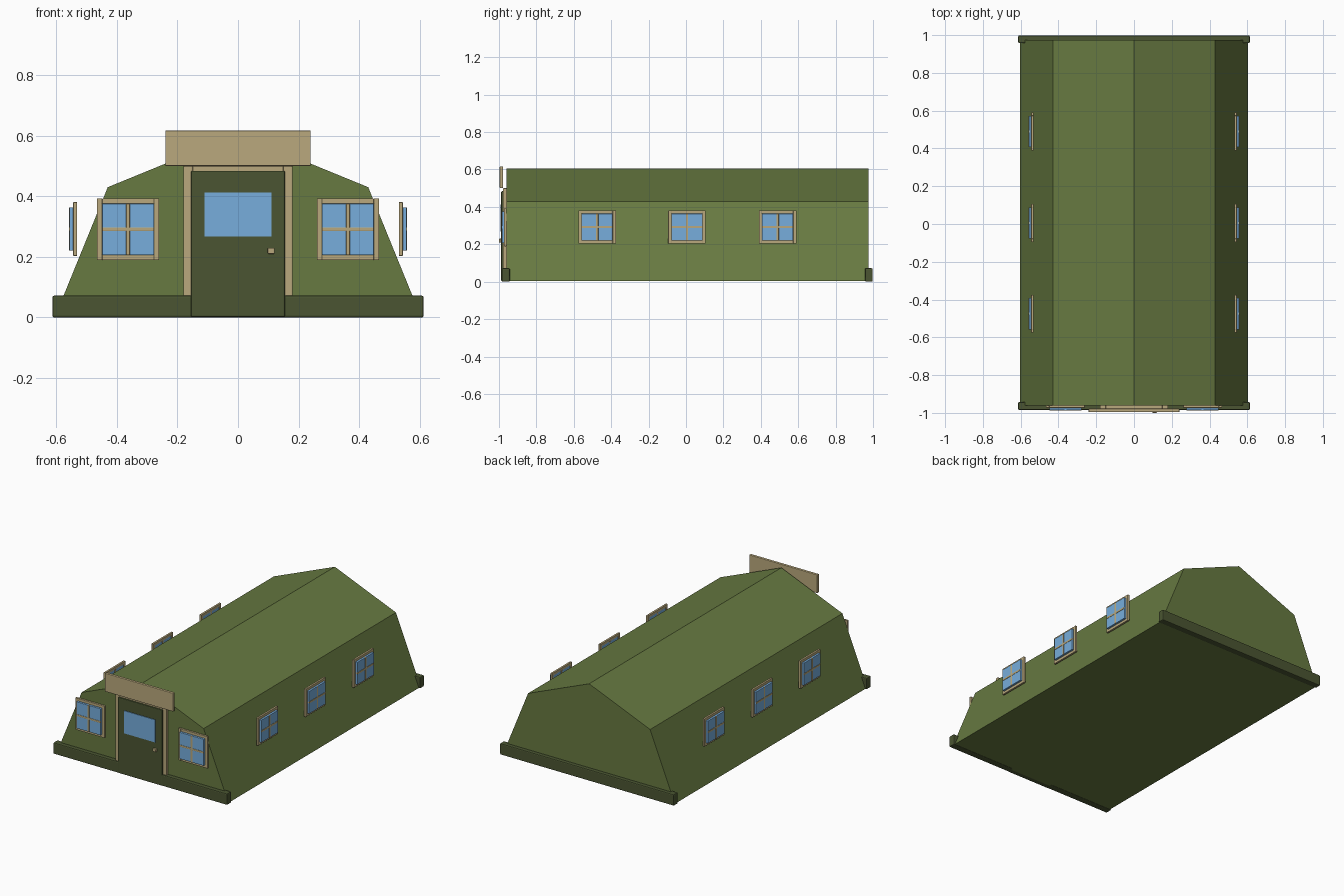
import bpy, bmesh
from math import radians
from mathutils import Matrix, Vector

cube = bpy.data.objects.get("Cube")
if cube:
    bpy.data.objects.remove(cube, do_unlink=True)


def material(name, rgb):
    m = bpy.data.materials.new(name)
    col = [(c / 255) ** 2.2 for c in rgb] + [1.0]
    m.use_nodes = True
    m.diffuse_color = col
    m.node_tree.nodes["Principled BSDF"].inputs["Base Color"].default_value = col
    return m


CANVAS = material("canvas green", (103, 121, 67))
DARK = material("dark green", (76, 86, 53))
WOOD = material("tan wood", (184, 167, 124))
GLASS = material("window blue", (118, 172, 219))


def finish(name, bm, mats, bevel=0):
    bmesh.ops.recalc_face_normals(bm, faces=bm.faces)
    me = bpy.data.meshes.new(name)
    bm.to_mesh(me)
    bm.free()
    for m in mats:
        me.materials.append(m)
    ob = bpy.data.objects.new(name, me)
    bpy.context.collection.objects.link(ob)
    if bevel:
        mod = ob.modifiers.new("Bevel", "BEVEL")
        mod.width = bevel
        mod.segments = 2
    return ob


def add_box(bm, x, y, z, index=0):
    """Add a box given (low, high) ranges on each axis."""
    size = [b - a for a, b in (x, y, z)]
    mid = Vector([(a + b) / 2 for a, b in (x, y, z)])
    mat = Matrix.Translation(mid) @ Matrix.Diagonal((*size, 1))
    verts = bmesh.ops.create_cube(bm, size=1, matrix=mat)["verts"]
    for f in {f for v in verts for f in v.link_faces}:
        f.material_index = index


def box(name, x, y, z, mat, bevel=0.003):
    bm = bmesh.new()
    add_box(bm, x, y, z)
    return finish(name, bm, [mat], bevel)


def window(name, w, h, location, turn):
    """Four-pane window facing -y, then turned about z."""
    bm = bmesh.new()
    w, h, rim, bar = w / 2, h / 2, 0.017, 0.006
    for s in (-1, 1):
        add_box(bm, sorted((s * w, s * (w - rim))), (-0.013, 0), (-h, h))
        add_box(bm, (rim - w, w - rim), (-0.013, 0), sorted((s * h, s * (h - rim))))
    add_box(bm, (rim - w, w - rim), (-0.025, -0.002), (rim - h, h - rim), 1)
    add_box(bm, (-bar, bar), (-0.027, 0), (rim - h, h - rim))
    add_box(bm, (rim - w, w - rim), (-0.027, 0), (-bar, bar))
    ob = finish(name, bm, [WOOD, GLASS], 0.0015)
    ob.location = location
    ob.rotation_euler.z = radians(turn)


# Canvas hall: extruded gable profile
half = [(0.604, 0.003), (0.43, 0.43)]
profile = half + [(0, 0.606)] + [(-x, z) for x, z in reversed(half)]
bm = bmesh.new()
face = bm.faces.new([bm.verts.new((x, -0.96, z)) for x, z in profile])
new = bmesh.ops.extrude_face_region(bm, geom=[face])["geom"]
bmesh.ops.translate(bm, vec=(0, 1.935, 0),
                    verts=[v for v in new if isinstance(v, bmesh.types.BMVert)])
finish("canvas_hall", bm, [CANVAS])

# Base boards
box("back_board", (-0.613, 0.613), (0.957, 0.998), (0, 0.072), DARK, 0.006)
for side, s in (("left", 1), ("right", -1)):
    box(f"front_board_{side}", sorted((s * 0.15, s * 0.613)), (-0.985, -0.942),
        (0, 0.072), DARK, 0.006)
    # Door posts
    box(f"door_post_{side}", sorted((s * 0.15, s * 0.18)), (-0.978, -0.955),
        (0.003, 0.5), WOOD)
    # Windows
    window(f"front_window_{side}", 0.205, 0.203, (s * 0.363, -0.96, 0.291), 0)
    for i, y in enumerate((-0.475, 0.005, 0.49)):
        window(f"{side}_window_{i + 1}", 0.2, 0.177, (s * 0.531, y, 0.292), s * 90)

# Door and entrance board
box("door_lintel", (-0.15, 0.15), (-0.978, -0.955), (0.48, 0.5), WOOD)
box("door", (-0.155, 0.155), (-0.988, -0.955), (0.002, 0.484), DARK, 0.004)
box("door_window", (-0.11, 0.11), (-0.992, -0.985), (0.268, 0.412), GLASS, 0)
box("door_handle", (0.098, 0.121), (-1.0, -0.985), (0.21, 0.23), WOOD)
box("entrance_board", (-0.24, 0.24), (-0.996, -0.978), (0.5, 0.617), WOOD)
